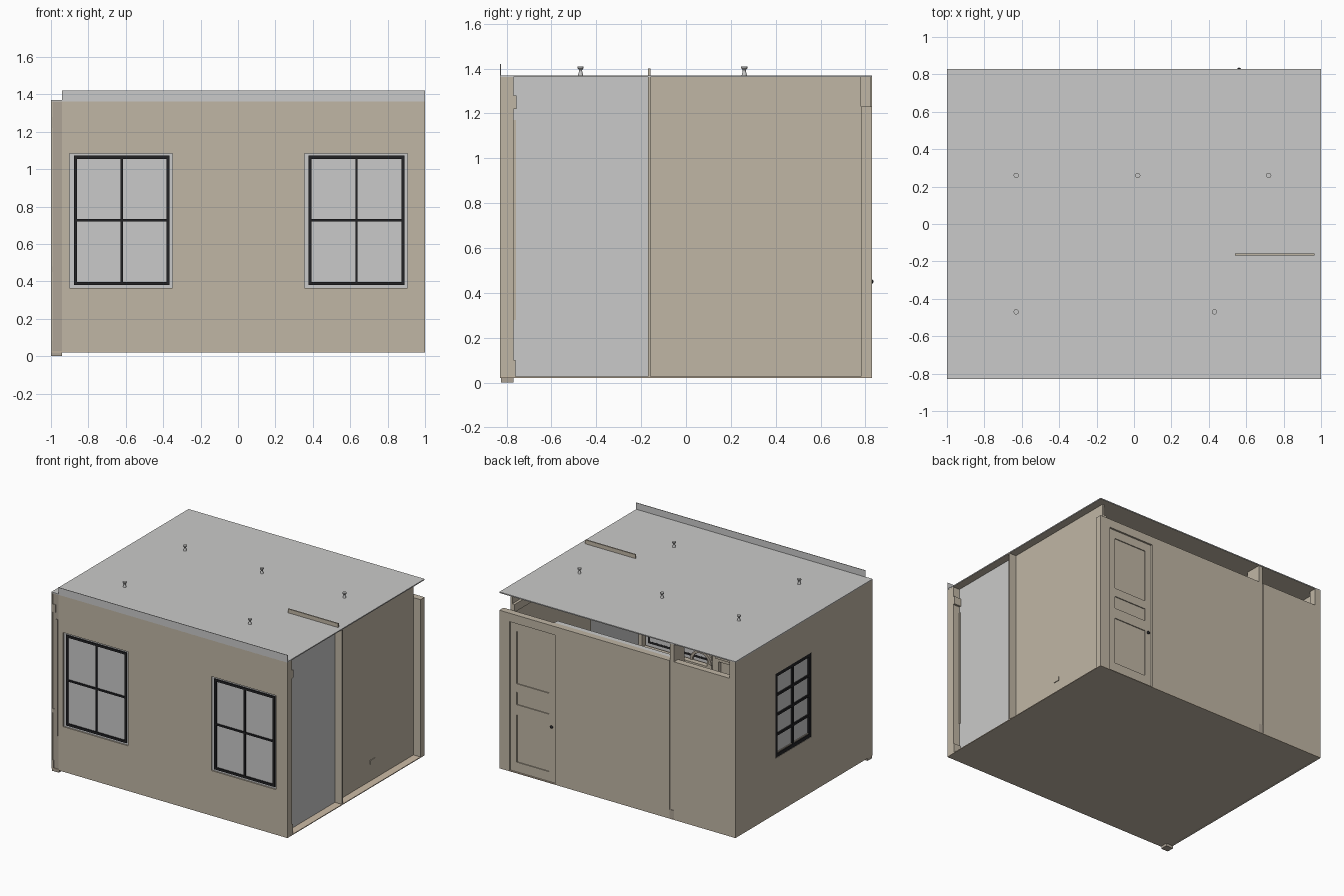
import bpy, bmesh, math

if "Cube" in bpy.data.objects:
    bpy.data.objects.remove(bpy.data.objects["Cube"])


def material(name, rgb):
    m = bpy.data.materials.new(name)
    m.diffuse_color = (*rgb, 1)
    m.use_nodes = True
    m.node_tree.nodes["Principled BSDF"].inputs["Base Color"].default_value = m.diffuse_color
    return m


TAN = material("tan wall", (0.527, 0.468, 0.376))
TRIM = material("dark tan trim", (0.42, 0.37, 0.305))
GREY = material("light grey", (0.59, 0.59, 0.585))
BLACK = material("black frame", (0.016, 0.016, 0.018))
BEIGE = material("beige floor", (0.61, 0.50, 0.38))


def finish(name, bm, mats):
    me = bpy.data.meshes.new(name)
    bm.to_mesh(me)
    bm.free()
    for m in mats:
        me.materials.append(m)
    ob = bpy.data.objects.new(name, me)
    bpy.context.collection.objects.link(ob)
    return ob


def box(name, x, y, z, mat, under=None):
    """Box from ranges; optional second material on downward faces."""
    bm = bmesh.new()
    bmesh.ops.create_cube(bm, size=1)
    for v in bm.verts:
        v.co = [r[0] if c < 0 else r[1] for c, r in zip(v.co, (x, y, z))]
    bm.normal_update()
    if under:
        for f in bm.faces:
            f.material_index = 1 if f.normal.z < -0.5 else 0
    return finish(name, bm, [mat] + ([under] if under else []))


def sheet(name, axis, pos, u, v, holes, thick, mat):
    """Upright board centred on a plane, with rectangular holes (u0,u1,v0,v1)."""
    us = sorted({*u, *[h[i] for h in holes for i in (0, 1)]})
    vs = sorted({*v, *[h[i] for h in holes for i in (2, 3)]})
    bm = bmesh.new()
    pt = (lambda a, b: (a, pos, b)) if axis == 'y' else (lambda a, b: (pos, a, b))
    grid = [[bm.verts.new(pt(a, b)) for b in vs] for a in us]
    for i in range(len(us) - 1):
        for j in range(len(vs) - 1):
            cu, cv = (us[i] + us[i + 1]) / 2, (vs[j] + vs[j + 1]) / 2
            if not any(h[0] < cu < h[1] and h[2] < cv < h[3] for h in holes):
                bm.faces.new((grid[i][j], grid[i + 1][j], grid[i + 1][j + 1], grid[i][j + 1]))
    loose = [w for w in bm.verts if not w.link_faces]
    bmesh.ops.delete(bm, geom=loose, context='VERTS')
    ob = finish(name, bm, [mat])
    s = ob.modifiers.new("thickness", 'SOLIDIFY')
    s.thickness, s.offset = thick, 0
    return ob


def panes(u, v, cols, rows, edge, bar):
    """Rectangular openings of a sash."""
    w = (u[1] - u[0] - 2 * edge - (cols - 1) * bar) / cols
    h = (v[1] - v[0] - 2 * edge - (rows - 1) * bar) / rows
    out = []
    for i in range(cols):
        for j in range(rows):
            a, b = u[0] + edge + i * (w + bar), v[0] + edge + j * (h + bar)
            out.append((a, a + w, b, b + h))
    return out


# floor, ceiling and the upstand along the front
box("floor", (-1, 1), (-.83, .83), (.02, .026), BEIGE, TAN)
box("ceiling", (-1, 1), (-.83, .83), (1.362, 1.37), GREY, TAN)
box("front_upstand", (-.94, 1), (-.83, -.826), (1.37, 1.42), GREY)

# front wall: outer skin and inner panelled board
wins = [(-.90, -.35), (.355, .905)]
holes = [(a, b, .365, 1.085) for a, b in wins]
centre = [(-.237, .263, .12, .42), (-.237, .263, .51, 1.20)]
sheet("front_wall_outer", 'y', -.825, (-.94, 1), (.022, 1.364), holes, .01, TAN)
sheet("front_wall_inner", 'y', -.785, (-.94, .995), (.026, 1.362), holes + centre, .03, TAN)
sheet("front_wall_panel_back", 'y', -.803, (-.25, .275), (.1, 1.22), [], .006, TAN)
box("front_wall_end", (.985, .999), (-.82, -.772), (.026, 1.362), TAN)
box("front_chair_rail", (-.27, .28), (-.772, -.75), (.45, .49), TAN)
box("front_crown", (-.94, .999), (-.772, -.755), (1.22, 1.28), TAN)
box("front_baseboard", (-.94, .999), (-.772, -.76), (.026, .1), TAN)

# front windows
for n, (a, b) in enumerate(wins):
    u, v = (a + .022, b - .015), (.38, 1.072)
    sheet(f"front_window_sash_{n}", 'y', -.82, u, v, panes(u, v, 2, 2, .017, .013), .016, BLACK)
    box(f"front_window_glass_{n}", (a - .004, b + .004), (-.819, -.813), (.36, 1.09), GREY)
    sheet(f"front_window_casing_{n}", 'y', -.765, (a - .04, b + .04), (.28, 1.17),
          [(a, b, .365, 1.085)], .012, TAN)

# left wall with its window
hole = (-.09, .345, .445, 1.09)
sheet("left_wall", 'x', -.995, (-.828, .829), (.022, 1.364), [hole], .01, TAN)
u, v = hole[:2], hole[2:]
sheet("left_window_sash", 'x', -.987, u, v, panes(u, v, 2, 4, .028, .017), .02, BLACK)
box("left_window_glass", (-.986, -.982), u, v, GREY)
sheet("left_window_casing", 'x', -.978, (-.14, .395), (.38, 1.16), [hole], .024, TAN)

# corner post and the mouldings along the left wall
box("front_left_post", (-.999, -.94), (-.825, -.77), (0, 1.369), TRIM)
box("back_left_post", (-.99, -.95), (.775, .83), (.024, 1.364), TAN)
for nm, z, d in (("crown", (1.22, 1.28), .965), ("chair_rail", (.45, .48), .975),
                 ("baseboard", (.02, .085), .98)):
    box("left_" + nm, (-.992, -d), (-.829, .775), z, TRIM)
box("post_panel", (-.972, -.947), (-.828, -.80), (.28, 1.17), TRIM)

# right side: set back, grey bay in front and tan wall behind
box("right_grey_bay", (.932, .94), (-.772, -.17), (.026, 1.362), GREY)
box("right_wall", (.925, .94), (-.16, .78), (.026, 1.362), TAN)
box("right_fin", (.925, 1), (-.17, -.158), (.026, 1.364), TAN)
box("partition_header", (.54, .965), (-.169, -.159), (1.25, 1.40), TAN)
box("wall_socket", (.939, .945), (.255, .31), (.155, .185), TAN)
for nm, z in (("baseboard", (.026, .1)), ("chair_rail", (.45, .49)), ("crown", (1.22, 1.28))):
    box("right_" + nm, (.905, .926), (-.158, .78), z, TAN)

# back wall, lower than the ceiling, with a doorway and a slot for the partition
door = (.53, .915, .022, 1.165)
sheet("back_wall", 'y', .805, (-.44, 1), (.022, 1.23), [door], .05, TAN)
sheet("back_wall_left", 'y', .805, (-.95, -.48), (.022, 1.23), [], .05, TAN)
box("cross_partition", (-.477, -.443), (.70, .825), (.026, 1.362), TAN)
box("partition_base", (-.478, -.442), (.81, .829), (.026, .09), TRIM)
box("back_picture_rail", (-.44, .57), (.74, .78), (1.20, 1.229), GREY)

# door with three sunk panels
panels = [(.585, .86, .10, .46), (.585, .86, .54, .635), (.585, .86, .70, 1.10)]
sheet("door_frame", 'y', .812, (.532, .913), (.026, 1.163), panels, .014, TAN)
box("door_panels", (.56, .885), (.80, .812), (.08, 1.12), TAN)
sheet("door_casing", 'y', .773, (.49, .924), (.026, 1.17), [(.53, .915, .026, 1.15)], .014, TAN)
bpy.ops.mesh.primitive_uv_sphere_add(segments=12, ring_count=8, radius=.011, location=(.562, .825, .45))
knob = bpy.context.object
knob.name = "door_knob"
knob.data.materials.append(BLACK)
bpy.ops.object.shade_smooth_by_angle()

# small arch standing behind the back wall
bm = bmesh.new()
rings = []
for i in range(13):
    t = math.pi * i / 12
    rings.append([bm.verts.new((-.55 + r * math.cos(t), y, 1.16 + r * math.sin(t)))
                  for r, y in ((.07, .59), (.09, .59), (.09, .61), (.07, .61))])
for p, q in zip(rings, rings[1:]):
    for k in range(4):
        bm.faces.new((p[k], q[k], q[(k + 1) % 4], p[(k + 1) % 4]))
bm.faces.new(rings[0])
bm.faces.new(rings[-1][::-1])
bmesh.ops.recalc_face_normals(bm, faces=bm.faces)
finish("inner_arch", bm, [TRIM])

# ceiling lamp stems: waisted turned shapes
profile = [(.013, 1.365), (.007, 1.388), (.007, 1.394), (.014, 1.402), (.014, 1.41)]
for n, (x, y) in enumerate([(-.63, .26), (.02, .26), (.72, .26), (-.63, -.47), (.43, -.47)]):
    bm = bmesh.new()
    rows = [[bm.verts.new((x + r * math.cos(k * math.pi / 6), y + r * math.sin(k * math.pi / 6), z))
             for k in range(12)] for r, z in profile]
    for p, q in zip(rows, rows[1:]):
        for k in range(12):
            bm.faces.new((p[k], p[(k + 1) % 12], q[(k + 1) % 12], q[k]))
    bm.faces.new(rows[-1])
    bm.faces.new(rows[0][::-1])
    finish(f"ceiling_lamp_stem_{n}", bm, [GREY])
